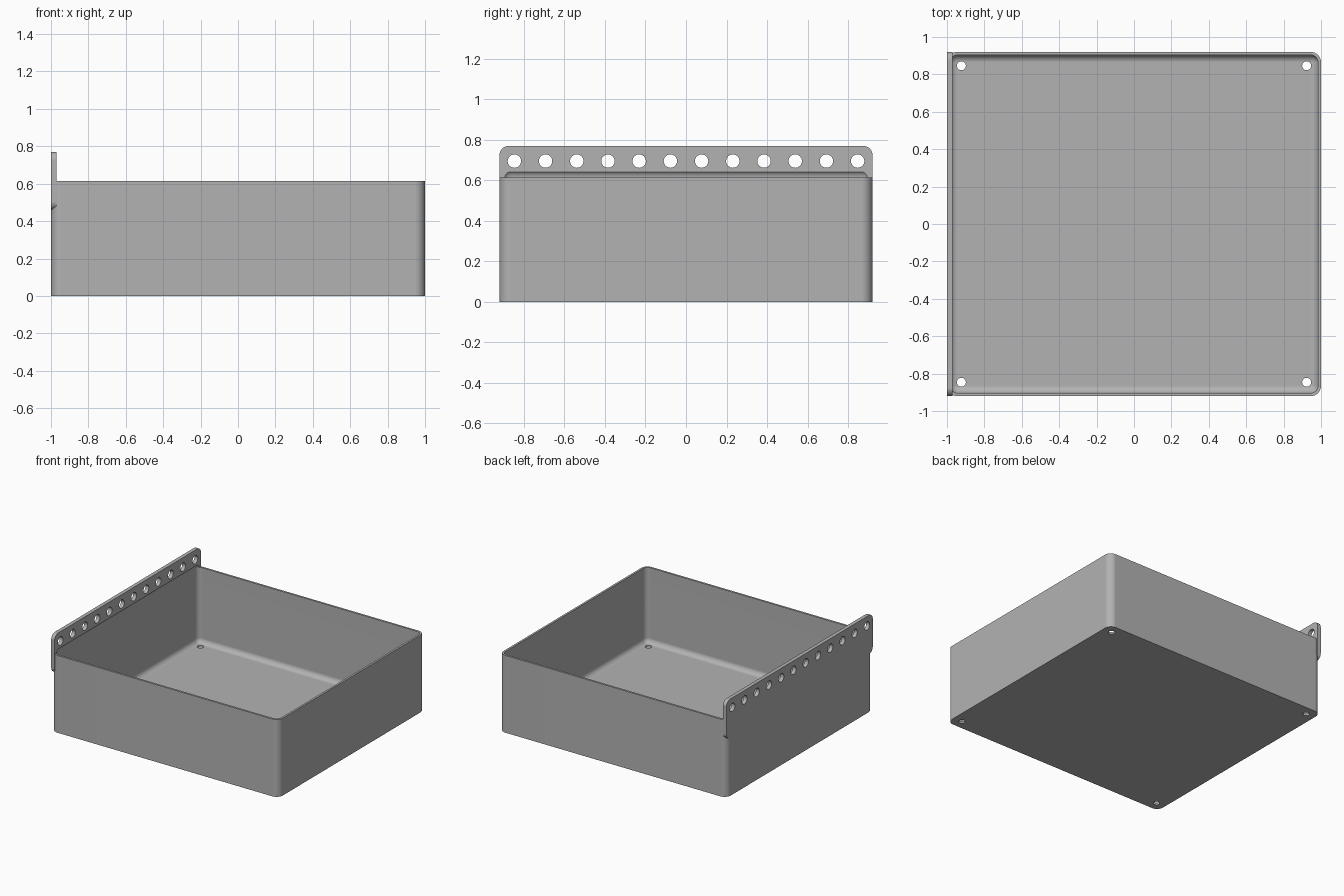
import bpy, bmesh, math
from mathutils import Matrix

cube = bpy.data.objects.get("Cube")
if cube:
    bpy.data.objects.remove(cube, do_unlink=True)

HX, HY = 1.0, 0.92             # half width and half depth
RIM, TOP = 0.615, 0.77         # rim height and rail top
WALL = 0.016

grey = bpy.data.materials.new("light grey")
grey.use_nodes = True
colour = (0.45, 0.45, 0.45, 1)
grey.diffuse_color = colour
grey.node_tree.nodes["Principled BSDF"].inputs["Base Color"].default_value = colour


def finish(name, bm):
    bmesh.ops.recalc_face_normals(bm, faces=bm.faces)
    mesh = bpy.data.meshes.new(name)
    bm.to_mesh(mesh)
    bm.free()
    mesh.materials.append(grey)
    obj = bpy.data.objects.new(name, mesh)
    bpy.context.collection.objects.link(obj)
    return obj


def rounded_box(name, lo, hi, radius, axis=None):
    """Box with the edges along one axis rounded, or all edges if axis is None."""
    bm = bmesh.new()
    bmesh.ops.create_cube(bm, size=1)
    for v in bm.verts:
        v.co = [lo[i] + (v.co[i] + 0.5) * (hi[i] - lo[i]) for i in range(3)]
    edges = [e for e in bm.edges if axis is None
             or abs(e.verts[0].co[axis] - e.verts[1].co[axis]) > 1e-4]
    bmesh.ops.bevel(bm, geom=edges, offset=radius, segments=8, profile=0.5,
                    affect='EDGES', clamp_overlap=True)
    return finish(name, bm)


def drills(name, points, radius, axis):
    """A set of round cutters along x or z."""
    turn = Matrix.Rotation(math.pi / 2, 4, 'Y') if axis == 'X' else Matrix()
    bm = bmesh.new()
    for p in points:
        bmesh.ops.create_cone(bm, cap_ends=True, segments=32, radius1=radius,
                              radius2=radius, depth=0.12,
                              matrix=Matrix.Translation(p) @ turn)
    return finish(name, bm)


def combine(target, tool, operation):
    mod = target.modifiers.new(operation.lower(), 'BOOLEAN')
    mod.operation, mod.solver, mod.object = operation, 'EXACT', tool
    bpy.context.view_layer.objects.active = target
    bpy.ops.object.modifier_apply(modifier=mod.name)
    bpy.data.objects.remove(tool, do_unlink=True)


# Outer shell and the mounting rail on one side
tray = rounded_box("open_tray", (-HX, -HY, 0), (HX, HY, RIM), 0.055, axis=2)
rail = rounded_box("mounting_rail", (-HX, -HY, 0.46), (-0.97, HY, TOP), 0.045, axis=0)
combine(tray, rail, 'UNION')

# Hollow with soft corners, reaching slightly up into the rail
hollow = rounded_box("hollow_cutter", (WALL - HX, WALL - HY, WALL),
                     (HX - WALL, HY - WALL, 0.652), 0.04)
combine(tray, hollow, 'DIFFERENCE')

# Row of rail holes
rail_points = [(-0.985, -0.847 + i * 0.154, 0.695) for i in range(12)]
combine(tray, drills("rail_drills", rail_points, 0.033, 'X'), 'DIFFERENCE')

# Floor holes in the four corners
floor_points = [(sx * 0.923, sy * 0.846, 0) for sx in (-1, 1) for sy in (-1, 1)]
combine(tray, drills("floor_drills", floor_points, 0.024, 'Z'), 'DIFFERENCE')

# Smooth rounded corners while the large walls stay flat
bpy.ops.object.select_all(action='DESELECT')
tray.select_set(True)
bpy.context.view_layer.objects.active = tray
bpy.ops.object.shade_smooth_by_angle(angle=math.radians(30))
weighted = tray.modifiers.new("flat walls", 'WEIGHTED_NORMAL')
weighted.keep_sharp = True
